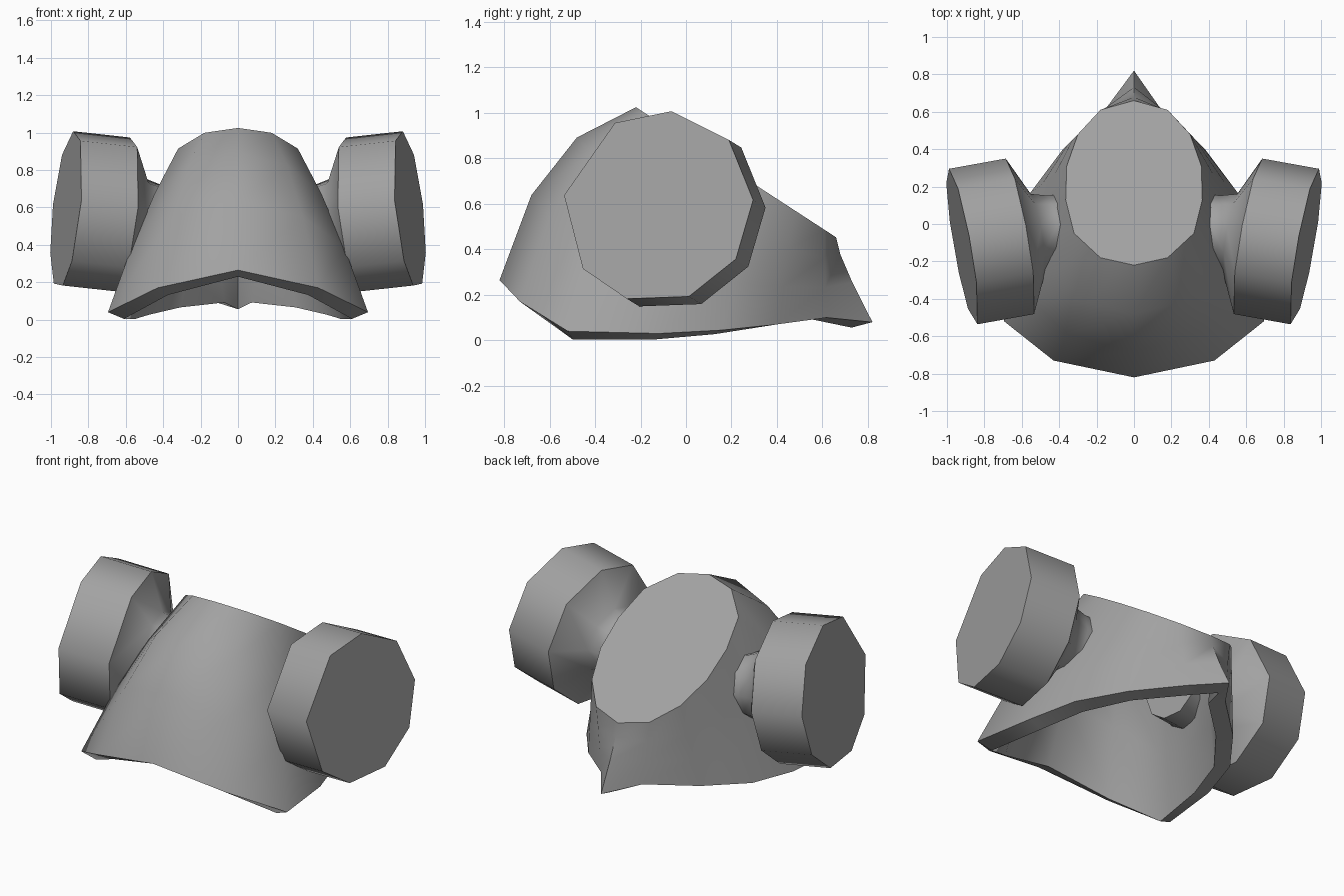
import bpy, bmesh, math
from mathutils import Vector

cube = bpy.data.objects.get("Cube")
if cube:
    bpy.data.objects.remove(cube)

grey = bpy.data.materials.new("mid_grey")
grey.use_nodes = True
tone = (0.36, 0.36, 0.36, 1)
grey.diffuse_color = tone
grey.node_tree.nodes["Principled BSDF"].inputs["Base Color"].default_value = tone


def loft(name, rings, cap_start, cap_end):
    """Join rings of equal size with quads and optionally close the ends."""
    bm = bmesh.new()
    loops = [[bm.verts.new(p) for p in ring] for ring in rings]
    n = len(loops[0])
    for a, b in zip(loops, loops[1:]):
        for i in range(n):
            j = (i + 1) % n
            bm.faces.new((a[i], a[j], b[j], b[i]))
    if cap_start:
        bm.faces.new(loops[0][::-1])
    if cap_end:
        bm.faces.new(loops[-1])
    bmesh.ops.recalc_face_normals(bm, faces=bm.faces)
    mesh = bpy.data.meshes.new(name)
    bm.to_mesh(mesh)
    bm.free()
    mesh.materials.append(grey)
    obj = bpy.data.objects.new(name, mesh)
    bpy.context.collection.objects.link(obj)
    bpy.ops.object.select_all(action='DESELECT')
    obj.select_set(True)
    bpy.context.view_layer.objects.active = obj
    return obj


def mirrored(half):
    """Close a half outline, running front to back, across x = 0."""
    pts = [Vector(p) for p in half]
    return pts + [Vector((-p.x, p.y, p.z)) for p in pts[-2:0:-1]]


# Mask shell: open lower rim rising to a slanted flat top
rim = mirrored([(0, -.82, .265), (.43, -.73, .17), (.695, -.52, .04), (.64, -.12, .03),
                (.56, .16, .045), (.38, .4, .07), (.14, .62, .1), (0, .82, .08)])
top_outline = [(0, -.22), (.18, -.18), (.32, -.05), (.365, .13),
               (.36, .31), (.3, .48), (.18, .61), (0, .66)]
top = mirrored([(x, y, 1.025 - .65 * (y + .22)) for x, y in top_outline])


def between(t):
    ring = []
    for a, b in zip(rim, top):
        front = max(0, min(1, (-a.y - .3) / .5))
        back = max(0, a.y - .6) / .22
        bulge = Vector((0, -.06, .12)) * front + Vector((0, -.035, .05)) * back
        ring.append(a.lerp(b, t) + bulge)
    return ring


shell = loft("mask_shell", [rim, between(1 / 3), between(2 / 3), top], False, True)
wall = shell.modifiers.new("wall", 'SOLIDIFY')
wall.thickness = .095
wall.offset = -1
bpy.ops.object.modifier_apply(modifier=wall.name)
bpy.ops.object.shade_smooth_by_angle(angle=math.radians(50))

# Filter canisters: drum, tapered back and neck reaching into the shell
angles = [math.radians(a) for a in (172, 118, 83, 43, 3, -34, -70, -108, -141)]
profile = [(0, .425), (.31, .425), (.41, .215), (.5, .19), (.67, .18)]
for side, name in ((1, "left_filter"), (-1, "right_filter")):
    axis = Vector((side, -.18, .11)).normalized()
    u = (Vector((0, 1, 0)) - axis * axis.y).normalized()
    v = (Vector((0, 0, 1)) - axis * axis.z).normalized()
    centre = Vector((.917 * side, -.123, .587))
    rings = [[centre - axis * d + (u * math.cos(a) + v * math.sin(a)) * r for a in angles]
             for d, r in profile]
    loft(name, rings, True, True)
    bpy.ops.object.shade_smooth_by_angle(angle=math.radians(57))
